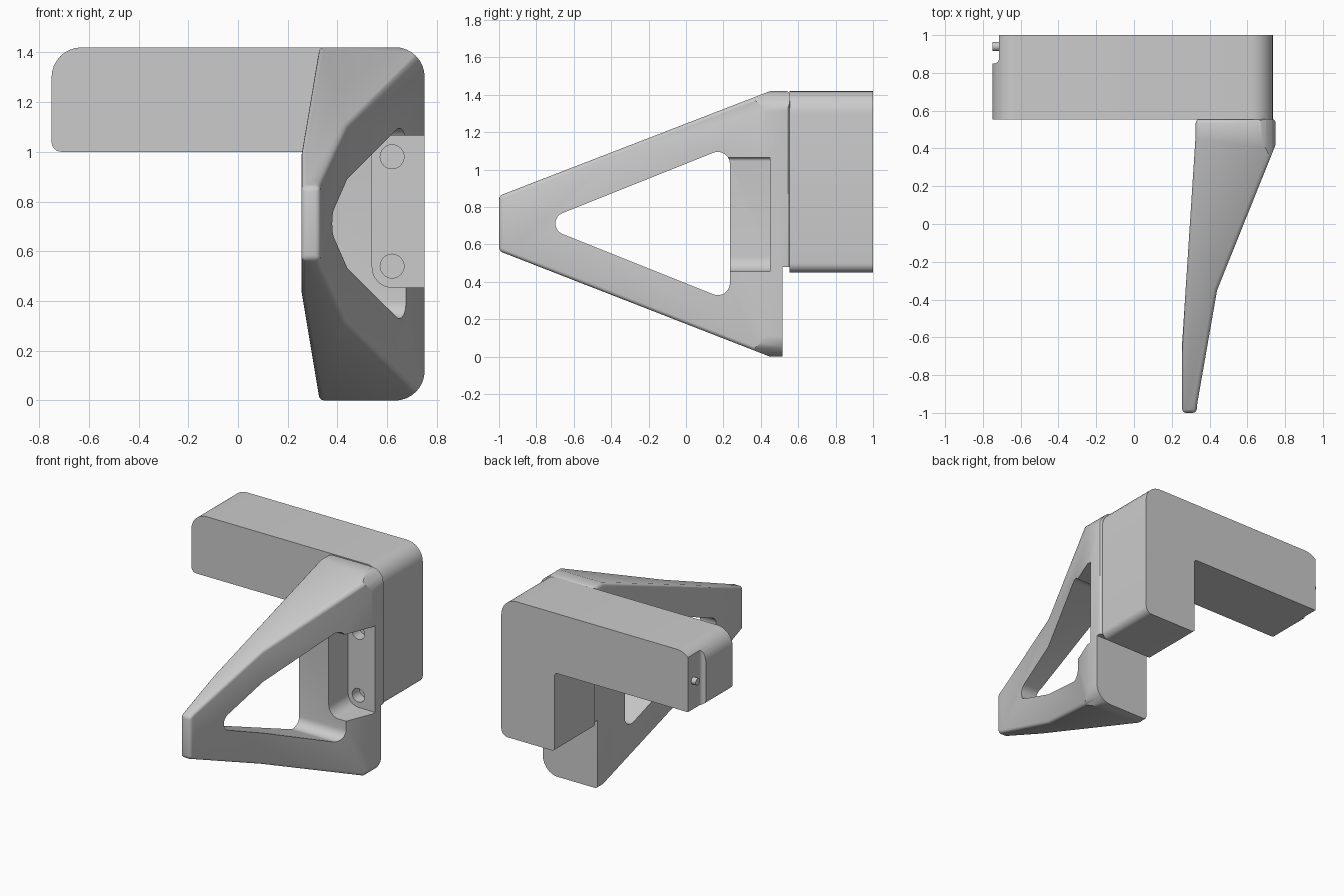
import bpy, bmesh, math
from mathutils import Vector

cube = bpy.data.objects.get("Cube")
if cube:
    bpy.data.objects.remove(cube, do_unlink=True)

grey = bpy.data.materials.new("light grey")
grey.use_nodes = True
grey.diffuse_color = (0.6, 0.6, 0.6, 1)
grey.node_tree.nodes["Principled BSDF"].inputs["Base Color"].default_value = (0.6, 0.6, 0.6, 1)


def rounded(corners, steps=8):
    """Turn (a, b, radius) corners into an outline with filleted corners."""
    out = []
    for i, (a, b, r) in enumerate(corners):
        p = Vector((a, b))
        if r == 0:
            out.append(p)
            continue
        u = (Vector(corners[i - 1][:2]) - p).normalized()
        v = (Vector(corners[(i + 1) % len(corners)][:2]) - p).normalized()
        half = u.angle(v) / 2
        centre = p + (u + v).normalized() * (r / math.sin(half))
        start = (p + u * (r / math.tan(half)) - centre).normalized()
        end = (p + v * (r / math.tan(half)) - centre).normalized()
        for k in range(steps + 1):
            t = k / steps * (math.pi / 2 - half) * 2
            side = (end - start * start.dot(end)).normalized()
            out.append(centre + (start * math.cos(t) + side * math.sin(t)) * r)
    return out


def prism(name, corners, axis, lo, hi):
    """Extrude a filleted outline along the given axis."""
    place = {"x": lambda p, t: (t, p.x, p.y),
             "y": lambda p, t: (p.x, t, p.y),
             "z": lambda p, t: (p.x, p.y, t)}[axis]
    bm = bmesh.new()
    face = bm.faces.new([bm.verts.new(place(p, lo)) for p in rounded(corners)])
    ext = bmesh.ops.extrude_face_region(bm, geom=[face], use_keep_orig=True)
    move = Vector(place(Vector((0, 0)), hi - lo))
    bmesh.ops.translate(bm, vec=move, verts=[g for g in ext["geom"] if isinstance(g, bmesh.types.BMVert)])
    bmesh.ops.recalc_face_normals(bm, faces=bm.faces)
    mesh = bpy.data.meshes.new(name)
    bm.to_mesh(mesh)
    bm.free()
    mesh.materials.append(grey)
    obj = bpy.data.objects.new(name, mesh)
    bpy.context.collection.objects.link(obj)
    return obj


def activate(obj):
    bpy.ops.object.select_all(action="DESELECT")
    obj.select_set(True)
    bpy.context.view_layer.objects.active = obj


def combine(obj, tool, operation="DIFFERENCE"):
    activate(obj)
    mod = obj.modifiers.new("cut", "BOOLEAN")
    mod.operation, mod.object, mod.solver = operation, tool, "EXACT"
    bpy.ops.object.modifier_apply(modifier=mod.name)
    bpy.data.objects.remove(tool, do_unlink=True)


def circle(a, b, r):
    return [(a + r * math.cos(k * math.pi / 12), b + r * math.sin(k * math.pi / 12), 0) for k in range(24)]


# L-shaped body with a shallow recess in its end
body = prism("body", [(-0.75, 1.0, 0.04), (0.32, 1.0, 0.02), (0.32, 0.45, 0.02),
                      (0.735, 0.45, 0.05), (0.735, 1.42, 0.12), (-0.75, 1.42, 0.12)], "y", 0.553, 1.0)
combine(body, prism("recess_cutter", [(-0.9, 0.85, 0), (-0.715, 0.85, 0.025), (-0.715, 1.1, 0),
                                      (-0.9, 1.1, 0)], "z", 0.9, 1.5))

# Peg in the recess
peg = prism("peg", circle(0.94, 1.2, 0.024), "x", -0.75, -0.7)

# Triangular bracket: side outline crossed with plan outline, then softened
bracket = prism("bracket", [(-1, 0.565, 0), (0.45, 0, 0), (0.555, 0, 0), (0.555, 1.42, 0),
                            (0.45, 1.42, 0), (-1, 0.86, 0)], "x", 0, 1)
combine(bracket, prism("plan", [(0.255, -1.2, 0), (0.315, -1.2, 0), (0.335, -0.95, 0), (0.44, -0.35, 0),
                                (0.75, 0.42, 0), (0.75, 0.7, 0), (0.33, 0.7, 0), (0.325, 0.45, 0),
                                (0.255, -0.63, 0)], "z", -0.3, 1.7), "INTERSECT")
activate(bracket)
soft = bracket.modifiers.new("soft edges", "BEVEL")
soft.width, soft.segments, soft.limit_method, soft.angle_limit = 0.02, 3, "ANGLE", math.radians(40)
bpy.ops.object.modifier_apply(modifier=soft.name)
combine(bracket, prism("corners", [(0.1, -0.001, 0), (0.751, -0.001, 0.12), (0.751, 1.421, 0.12),
                                   (0.1, 1.421, 0)], "y", -1.2, 0.8), "INTERSECT")

# Triangular window, bolt pocket, lower back step and bolt holes
combine(bracket, prism("window", [(-0.8, 0.712, 0.06), (0.235, 0.298, 0.065), (0.235, 1.126, 0.065)], "x", 0, 1))
combine(bracket, prism("pocket", [(0.54, 0.455, 0.08), (0.9, 0.455, 0), (0.9, 1.065, 0), (0.54, 1.065, 0.02)],
                       "y", 0.2, 0.45))
combine(bracket, prism("step", [(0.515, -0.2, 0), (0.7, -0.2, 0), (0.7, 0.48, 0), (0.515, 0.48, 0)], "x", 0, 1))
for z in (0.54, 0.98):
    combine(bracket, prism("bolt_hole", circle(0.62, z, 0.048), "y", 0.4, 0.53))

for part in (body, peg, bracket):
    activate(part)
    bpy.ops.object.shade_smooth_by_angle(angle=math.radians(30))
